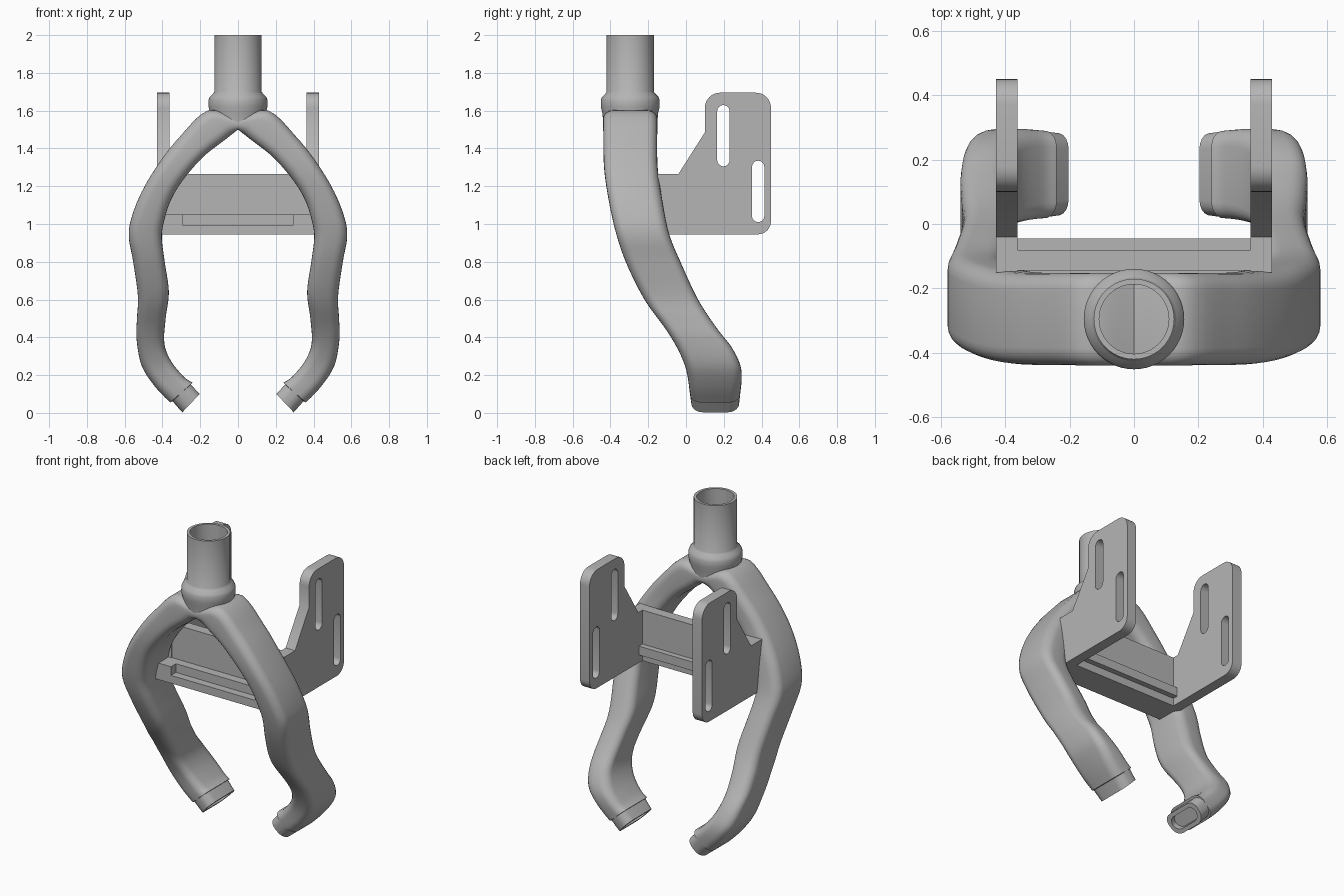
import bpy, bmesh, math

if "Cube" in bpy.data.objects:
    bpy.data.objects.remove(bpy.data.objects["Cube"], do_unlink=True)

steel = bpy.data.materials.new("grey steel")
steel.use_nodes = True
GREY = (0.46, 0.46, 0.46, 1)
steel.diffuse_color = GREY
steel.node_tree.nodes["Principled BSDF"].inputs["Base Color"].default_value = GREY


def finish(obj, angle=35):
    obj.data.materials.append(steel)
    bpy.ops.object.select_all(action="DESELECT")
    obj.select_set(True)
    bpy.context.view_layer.objects.active = obj
    if obj.type == "CURVE":
        bpy.ops.object.convert(target="MESH")
        obj = bpy.context.view_layer.objects.active
    bpy.ops.object.shade_smooth_by_angle(angle=math.radians(angle))


def from_rings(name, rings, cap=False, closed=False):
    """Skin a list of point rings."""
    bm = bmesh.new()
    loops = [[bm.verts.new(p) for p in ring] for ring in rings]
    pairs = list(zip(loops, loops[1:]))
    if closed:
        pairs.append((loops[-1], loops[0]))
    for a, b in pairs:
        for i in range(len(a)):
            j = (i + 1) % len(a)
            bm.faces.new((a[i], a[j], b[j], b[i]))
    if cap:
        bm.faces.new(loops[-1])
        bm.faces.new(loops[0])
    bmesh.ops.recalc_face_normals(bm, faces=bm.faces)
    mesh = bpy.data.meshes.new(name)
    bm.to_mesh(mesh)
    bm.free()
    obj = bpy.data.objects.new(name, mesh)
    bpy.context.collection.objects.link(obj)
    finish(obj)


def box(name, x0, x1, y0, y1, z0, z1):
    from_rings(name, [[(x, y0, z0), (x, y1, z0), (x, y1, z1), (x, y0, z1)]
                      for x in (x0, x1)], cap=True)


def smooth_path(points, steps):
    """Catmull-Rom interpolation of tuples."""
    out = []
    for i in range(len(points) - 1):
        quad = (points[max(i - 1, 0)], points[i], points[i + 1],
                points[min(i + 2, len(points) - 1)])
        for k in range(steps):
            t = k / steps
            out.append(tuple(
                b + 0.5 * t * (c - a + t * (2 * a - 5 * b + 4 * c - d
                                            + t * (3 * (b - c) + d - a)))
                for a, b, c, d in zip(*quad)))
    return out + [points[-1]]


# Fork blade sweep: height, centre y, half depth
sweep = smooth_path([
    (1.7, -.295, .147), (1.5, -.295, .143), (1.3, -.292, .142),
    (1.13, -.268, .142), (.95, -.23, .14), (.79, -.17, .145),
    (.6, -.078, .142), (.45, .025, .137), (.35, .095, .145),
    (.26, .138, .147), (.19, .152, .143), (.1, .154, .133), (0, .155, .12)], 6)


def depth_at(z):
    for a, b in zip(sweep, sweep[1:]):
        if z >= b[0]:
            t = min(max((a[0] - z) / (a[0] - b[0]), 0), 1)
            return a[1] + t * (b[1] - a[1]), a[2] + t * (b[2] - a[2])
    return sweep[-1][1:]


def blade_ring(section, side, inset=0):
    """Rounded rectangle between an outer and an inner outline point."""
    xo, zo, xi, zi = section
    thick = math.hypot(xi - xo, zi - zo)
    r = min(.055, thick * .42) - inset * .5
    ring = []
    for corner, (su, sv) in enumerate(((1, 1), (-1, 1), (-1, -1), (1, -1))):
        for k in range(6):
            a = math.radians(90 * corner + 18 * k)
            u = su * (thick / 2 - inset - r) + r * math.cos(a)
            t = .5 + u / thick
            z = zo + t * (zi - zo)
            centre, half = depth_at(z)
            y = centre + sv * (half - inset - r) + r * math.sin(a)
            ring.append((side * (xo + t * (xi - xo)), y, z))
    return ring


# Outer x, z and inner x, z down the blade
blade = smooth_path([
    (0, 1.56, 0, 1.5), (.16, 1.6, .07, 1.445), (.31, 1.46, .19, 1.35),
    (.42, 1.32, .3, 1.22), (.51, 1.17, .36, 1.115), (.565, 1.03, .395, 1),
    (.578, .93, .403, .92), (.555, .8, .388, .8), (.53, .62, .366, .64),
    (.535, .5, .383, .5), (.537, .39, .39, .37), (.51, .25, .355, .275),
    (.44, .14, .285, .19), (.36, .055, .24, .16)], 5)
tip_start = (.347, .062, .25, .15)
tip_end = (.295, .003, .203, .1)
tip_recess = (.32, .032, .228, .128)

for side, word in ((1, "left"), (-1, "right")):
    rings = [blade_ring(s, side) for s in blade]
    rings += [blade_ring(tip_start, side), blade_ring(tip_end, side),
              blade_ring(tip_end, side, .025), blade_ring(tip_recess, side, .025)]
    from_rings(word + "_fork_blade", rings, cap=True)

# Hollow steerer tube with collar
tube = [(.125, 2), (.125, 1.7), (.132, 1.69), (.15, 1.672), (.156, 1.655),
        (.156, 1.62), (.148, 1.59), (.142, 1.53), (.108, 1.52), (.108, 2)]
SEG = 48
from_rings("steerer_tube", [
    [(r * math.cos(2 * math.pi * i / SEG), -.295 + r * math.sin(2 * math.pi * i / SEG), z)
     for i in range(SEG)] for r, z in tube], closed=True)


def arc(cx, cy, r, start, end, n=8):
    return [(cx + r * math.cos(math.radians(start + (end - start) * i / n)),
             cy + r * math.sin(math.radians(start + (end - start) * i / n)))
            for i in range(n + 1)]


def slot(y, z0, z1, r=.033):
    return arc(y, z1 - r, r, 0, 180) + arc(y, z0 + r, r, 180, 360)


# Slotted side plates
outline = ([(-.15, 1.265), (-.15, .945)] + arc(.38, 1.015, .07, -90, 0)
           + arc(.37, 1.615, .08, 0, 90) + arc(.18, 1.615, .08, 90, 180)
           + [(.1, 1.485), (-.04, 1.265)])
for side, word in ((1, "left"), (-1, "right")):
    curve = bpy.data.curves.new(word + "_side_plate", "CURVE")
    curve.dimensions = "2D"
    curve.fill_mode = "BOTH"
    curve.extrude = .033
    for pts in (outline, slot(.198, 1.305, 1.63), slot(.382, 1.01, 1.335)):
        spline = curve.splines.new("POLY")
        spline.points.add(len(pts) - 1)
        for p, (y, z) in zip(spline.points, pts):
            p.co = (y, z, 0, 1)
        spline.use_cyclic_u = True
    plate = bpy.data.objects.new(word + "_side_plate", curve)
    plate.rotation_euler = (math.pi / 2, 0, math.pi / 2)
    plate.location.x = side * .395
    bpy.context.collection.objects.link(plate)
    finish(plate)
    # Tab joining the crossbar to the blade
    box(word + "_crossbar_tab", *sorted((side * .295, side * .41)), -.25, -.12, .994, 1.05)

# Crossbar between the blades
box("cross_plate", -.37, .37, -.145, -.08, .95, 1.265)
box("crossbar_base", -.41, .41, -.25, -.079, .945, .995)
box("crossbar_rear_lip", -.365, .365, -.2, -.045, .994, 1.05)
